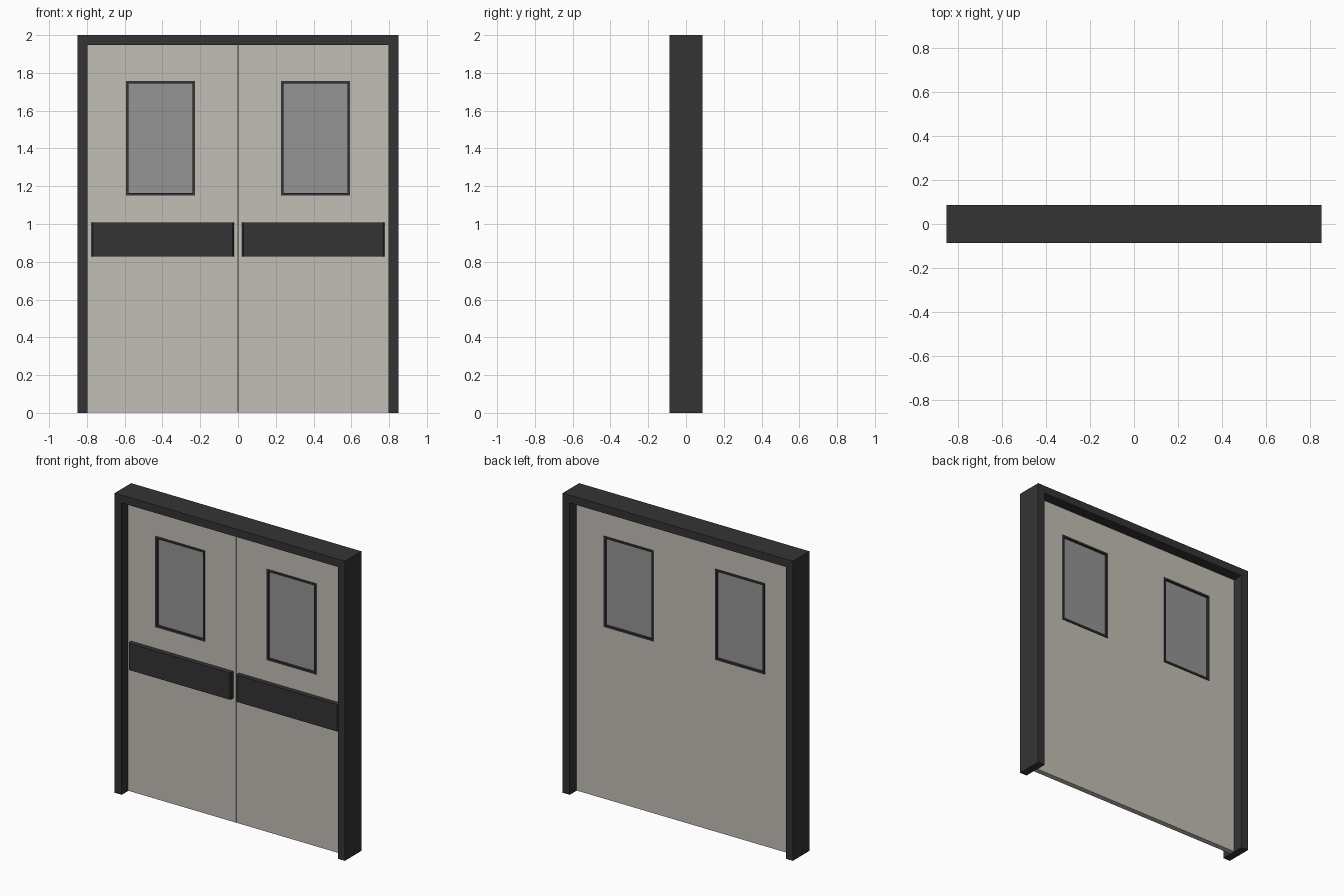
import bpy, bmesh

if "Cube" in bpy.data.objects:
    bpy.data.objects.remove(bpy.data.objects["Cube"])


def material(name, r, g, b):
    m = bpy.data.materials.new(name)
    m.diffuse_color = (r, g, b, 1)
    m.use_nodes = True
    m.node_tree.nodes["Principled BSDF"].inputs["Base Color"].default_value = m.diffuse_color
    return m


DARK = material("charcoal metal", 0.034, 0.034, 0.034)
PAINT = material("warm grey paint", 0.545, 0.52, 0.472)
GLASS = material("grey glass", 0.30, 0.30, 0.305)


def finish(bm, name, mat):
    bmesh.ops.recalc_face_normals(bm, faces=bm.faces)
    me = bpy.data.meshes.new(name)
    bm.to_mesh(me)
    bm.free()
    me.materials.append(mat)
    ob = bpy.data.objects.new(name, me)
    bpy.context.collection.objects.link(ob)
    return ob


def extrude_y(bm, y0, y1):
    """Give flat faces drawn at y0 a depth reaching y1."""
    res = bmesh.ops.extrude_face_region(bm, geom=bm.faces[:], use_keep_orig=True)
    for v in res["geom"]:
        if isinstance(v, bmesh.types.BMVert):
            v.co.y = y1


def profile(name, pts, y0, y1, mat):
    """Solid from an outline in x and z."""
    bm = bmesh.new()
    bm.faces.new([bm.verts.new((x, y0, z)) for x, z in pts])
    extrude_y(bm, y0, y1)
    return finish(bm, name, mat)


def rect(x0, x1, z0, z1):
    return [(x0, z0), (x1, z0), (x1, z1), (x0, z1)]


def ring(name, outer, inner, y0, y1, mat):
    """Rectangular slab with a rectangular opening."""
    bm = bmesh.new()
    o = [bm.verts.new((x, y0, z)) for x, z in rect(*outer)]
    i = [bm.verts.new((x, y0, z)) for x, z in rect(*inner)]
    for k in range(4):
        n = (k + 1) % 4
        bm.faces.new((o[k], o[n], i[n], i[k]))
    extrude_y(bm, y0, y1)
    return finish(bm, name, mat)


def span(s, a, b):
    return (a, b) if s > 0 else (-b, -a)


# Door frame: two jambs and a header in one outline
W, H, T, D = 0.85, 2.0, 0.052, 0.087
profile("door_frame",
        [(-W, 0), (-W, H), (W, H), (W, 0), (W - T, 0),
         (W - T, H - T), (T - W, H - T), (T - W, 0)], -D, D, DARK)

FRONT, BACK = -0.02, 0.016
for s, side in ((-1, "left"), (1, "right")):
    opening = (*span(s, 0.228, 0.593), 1.151, 1.756)
    inside = (*span(s, 0.241, 0.580), 1.164, 1.743)

    # Door leaf with window opening
    ring(side + "_door_leaf", (*span(s, 0.002, W - T), 0.002, H - T),
         opening, FRONT, BACK, PAINT)

    # Window trim and recessed pane
    ring(side + "_window_trim", opening, inside, FRONT - 0.006, BACK + 0.006, DARK)
    profile(side + "_window_glass", rect(*inside), -0.012, 0.008, GLASS)

    # Push bar with chamfered ends
    bar = profile(side + "_push_bar", rect(*span(s, 0.02, 0.775), 0.828, 1.007),
                  -0.052, FRONT, DARK)
    bm = bmesh.new()
    bm.from_mesh(bar.data)
    ends = [e for e in bm.edges
            if all(v.co.y < -0.05 for v in e.verts)
            and abs(e.verts[0].co.x - e.verts[1].co.x) < 1e-5]
    bmesh.ops.bevel(bm, geom=ends, offset=0.008, segments=1, affect='EDGES')
    bm.to_mesh(bar.data)
    bm.free()

# Strip closing the seam between the leaves, flush at the back
profile("seam_strip", rect(-0.002, 0.002, 0.002, H - T), -0.01, BACK, PAINT)
